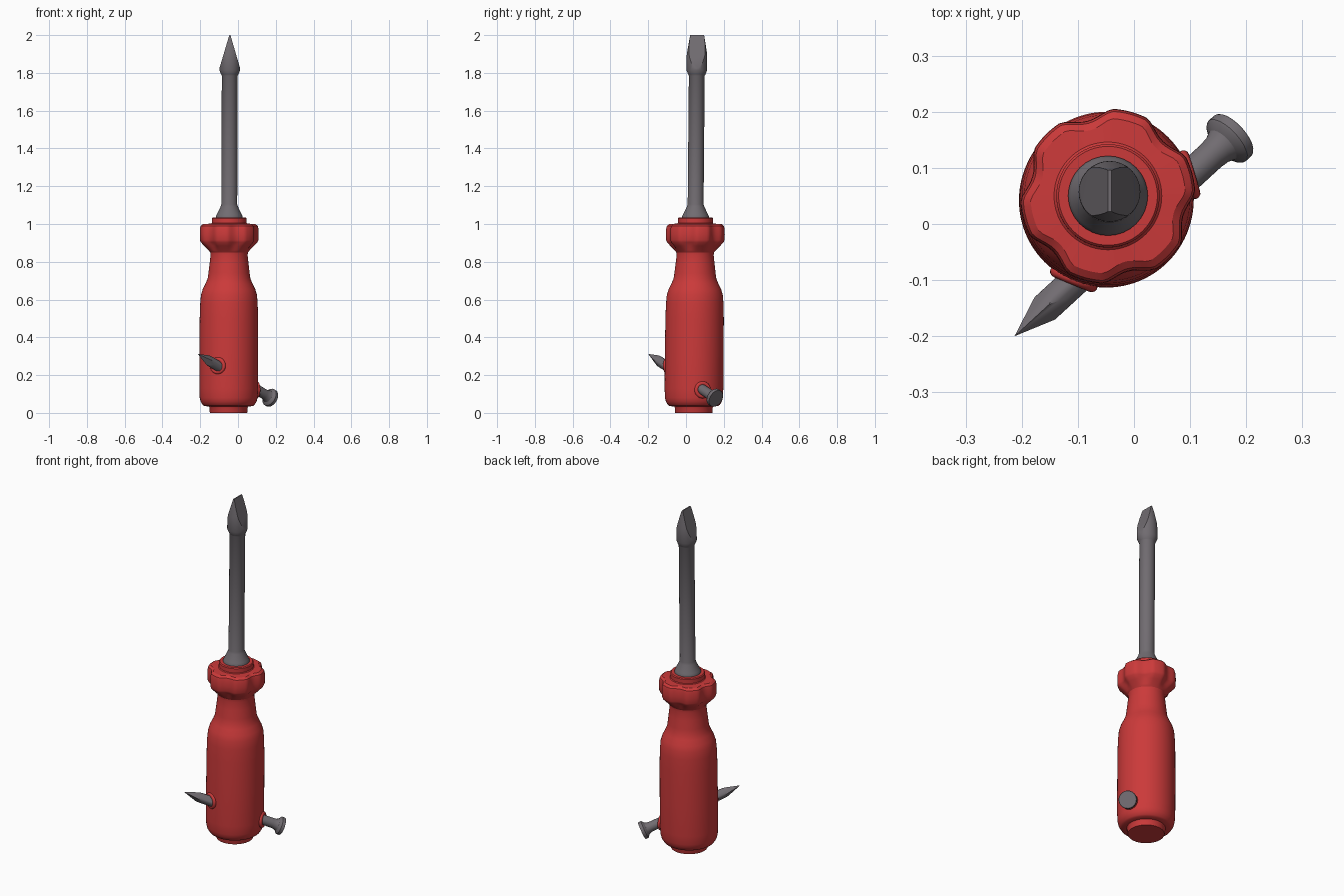
import bpy, bmesh, math
from mathutils import Matrix, Vector

if "Cube" in bpy.data.objects:
    bpy.data.objects.remove(bpy.data.objects["Cube"])


def material(name, rgb):
    m = bpy.data.materials.new(name)
    m.diffuse_color = (*rgb, 1)
    m.use_nodes = True
    m.node_tree.nodes["Principled BSDF"].inputs["Base Color"].default_value = m.diffuse_color
    return m


RED = material("red plastic", (0.60, 0.042, 0.042))
STEEL = material("grey steel", (0.165, 0.150, 0.165))

# The driver leans very slightly away from vertical
LEAN = Matrix(((1, 0, .0035, -.050), (0, 1, .009, .041), (0, 0, 1, 0), (0, 0, 0, 1)))


def lathe(profile, sides, radius=lambda r, z, a: r):
    """Closed solid of revolution from (radius, height) points, bottom to top."""
    bm = bmesh.new()
    angles = [2 * math.pi * i / sides for i in range(sides)]
    rings = []
    for r, z in profile:
        rings.append([bm.verts.new((radius(r, z, a) * math.cos(a),
                                    radius(r, z, a) * math.sin(a), z)) for a in angles])
    for low, high in zip(rings, rings[1:]):
        for i in range(sides):
            j = (i + 1) % sides
            bm.faces.new((low[i], low[j], high[j], high[i]))
    bm.faces.new(rings[0][::-1])
    bm.faces.new(rings[-1])
    return bm


def cut(bm, point, normal):
    """Slice off everything on the normal side and cap the cut."""
    res = bmesh.ops.bisect_plane(bm, geom=bm.verts[:] + bm.edges[:] + bm.faces[:], dist=1e-6,
                                 plane_co=point, plane_no=normal, clear_outer=True)
    edges = [e for e in res["geom_cut"] if isinstance(e, bmesh.types.BMEdge)]
    bmesh.ops.holes_fill(bm, edges=edges, sides=0)


def finish(bm, name, mat, matrix, angle=30):
    bm.transform(matrix)
    bmesh.ops.recalc_face_normals(bm, faces=bm.faces[:])
    mesh = bpy.data.meshes.new(name)
    bm.to_mesh(mesh)
    bm.free()
    mesh.materials.append(mat)
    ob = bpy.data.objects.new(name, mesh)
    bpy.context.collection.objects.link(ob)
    bpy.ops.object.select_all(action='DESELECT')
    ob.select_set(True)
    bpy.context.view_layer.objects.active = ob
    bpy.ops.object.shade_smooth_by_angle(angle=math.radians(angle))
    return ob


# Handle with six scallops around the top knob
def scalloped(r, z, a):
    if z < .88 or z > 1.001 or r < .12:
        return r
    wave = math.cos(6 * (a - math.radians(45)))
    return r - .017 * max(0, (wave + .25) / 1.25)


handle = [(.098, 0), (.100, .005), (.100, .027), (.104, .034), (.128, .036), (.137, .042),
          (.148, .060), (.153, .080), (.1555, .13), (.1555, .30), (.1545, .50), (.152, .58),
          (.148, .625), (.139, .655), (.124, .685), (.113, .712), (.109, .74), (.103, .79),
          (.098, .835), (.100, .850), (.110, .862), (.132, .884), (.150, .903), (.155, .915),
          (.156, .945), (.155, .975), (.151, .990), (.138, 1.000), (.096, 1.002),
          (.092, 1.006), (.092, 1.030), (.088, 1.035)]
finish(lathe(handle, 96, scalloped), "handle", RED, LEAN)

# Steel shaft with flared foot
shaft = [(.071, 1.02), (.071, 1.040), (.066, 1.050), (.046, 1.092), (.042, 1.105),
         (.042, 1.785), (.046, 1.792)]
finish(lathe(shaft, 32), "shaft", STEEL, LEAN)

# Flat blade: a tapered head cut to a wedge whose edge runs along y
blade = lathe([(.042, 1.785), (.046, 1.792), (.055, 1.815), (.054, 1.90), (.037, 2.0)], 32)
for side in (-1, 1):
    cut(blade, Vector((side * .003, 0, 2)), Vector((side * .18, 0, .053)).normalized())
finish(blade, "blade", STEEL, LEAN)

# Nail driven through the handle, built along z from head (0) to point
head, tip = Vector((.178, .159, .076)), Vector((-.213, -.200, .312))
length = (tip - head).length
axis = (tip - head).normalized()
nail_matrix = Matrix.Translation(head) @ axis.to_track_quat('Z', 'Y').to_matrix().to_4x4()
nail = lathe([(.047, 0), (.049, .003), (.049, .018), (.046, .022), (.034, .030), (.029, .042),
              (.027, .06), (.027, length)], 24)
for k in range(4):
    a = math.radians(45 + 90 * k)
    cut(nail, Vector((0, 0, length)),
        Vector((.105 * math.cos(a), .105 * math.sin(a), .025)).normalized())
finish(nail, "nail", STEEL, nail_matrix)

# Raised plastic rims where the nail enters and leaves the handle
for name, z in (("nail_exit_rim", .250), ("nail_entry_rim", .122)):
    centre = head.lerp(tip, (z - head.z) / (tip.z - head.z))
    out = Vector((centre.x + .049, centre.y - .044, 0)).normalized()
    spot = Vector((-.049, .044, z)) + out * .154
    bpy.ops.mesh.primitive_torus_add(major_radius=.031, minor_radius=.010,
                                     major_segments=32, minor_segments=12)
    rim = bpy.context.object
    rim.name = name
    # Stretch the rim sideways, where the nail meets the surface at a slant
    rim.matrix_world = (Matrix.Translation(spot) @ out.to_track_quat('Z', 'Y').to_matrix().to_4x4()
                        @ Matrix.Diagonal((1.1, 1.1, 1, 1)))
    rim.data.materials.append(RED)
    bpy.ops.object.shade_smooth()
